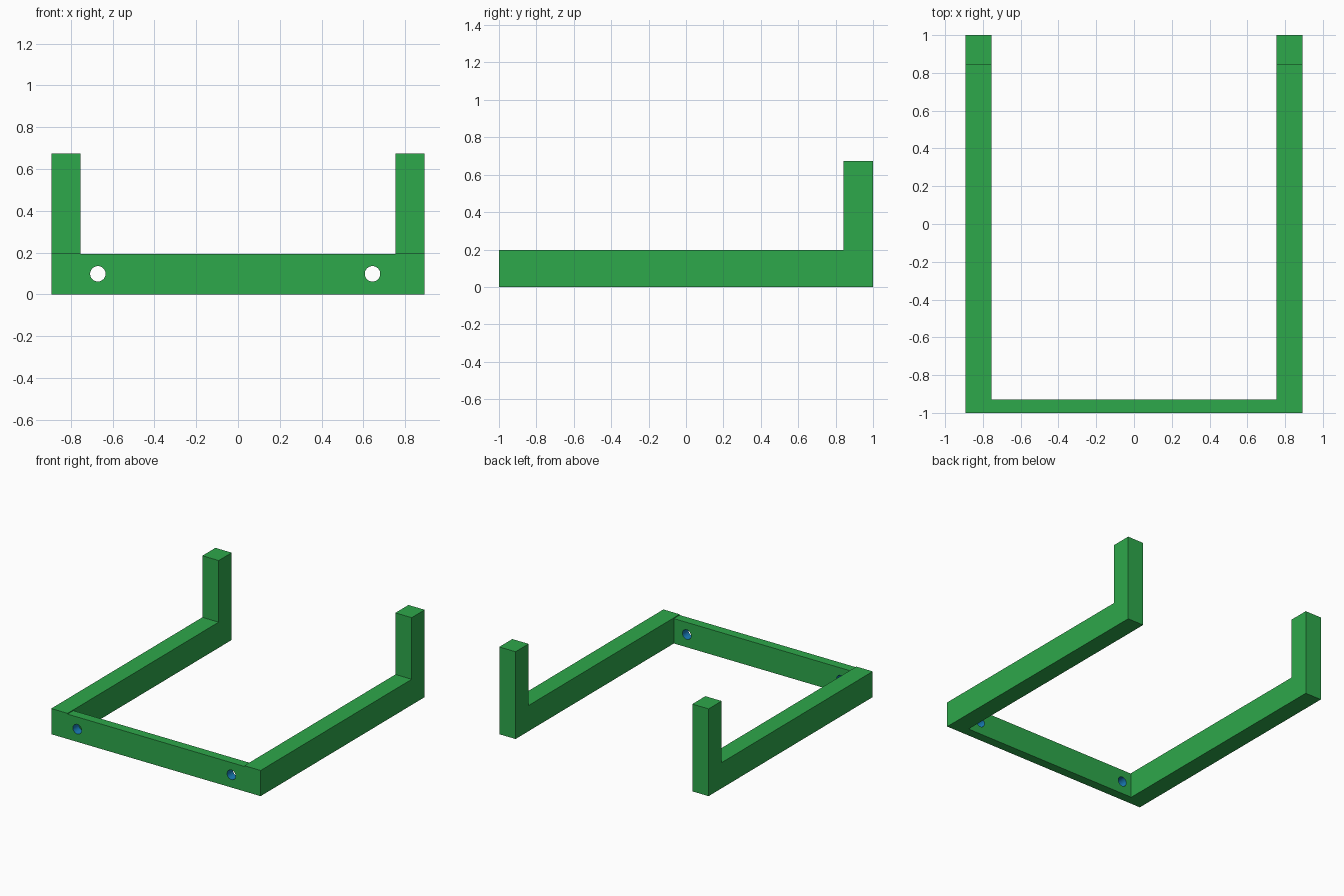
import bpy, bmesh, math
from mathutils import Matrix

if "Cube" in bpy.data.objects:
    bpy.data.objects.remove(bpy.data.objects["Cube"])

HALF_W, INNER_W = 0.893, 0.754
ARM_H, POST_H, POST_Y = 0.198, 0.673, 0.841
BAR_H, BAR_Y = 0.192, -0.929
HOLES, HOLE_Z, HOLE_R = (-0.671, 0.644), 0.098, 0.037


def material(name, color):
    m = bpy.data.materials.new(name)
    m.diffuse_color = (*color, 1)
    m.use_nodes = True
    m.node_tree.nodes["Principled BSDF"].inputs["Base Color"].default_value = m.diffuse_color
    return m


green = material("green", (0.027, 0.392, 0.07))
blue = material("blue", (0.01, 0.21, 0.5))


def make_object(name, bm):
    bmesh.ops.recalc_face_normals(bm, faces=bm.faces)
    mesh = bpy.data.meshes.new(name)
    bm.to_mesh(mesh)
    bm.free()
    ob = bpy.data.objects.new(name, mesh)
    bpy.context.collection.objects.link(ob)
    mesh.materials.append(green)
    mesh.materials.append(blue)
    return ob


def extrude_profile(name, yz, x0, x1):
    """Side profile in the y-z plane, extruded across x."""
    bm = bmesh.new()
    face = bm.faces.new([bm.verts.new((x0, y, z)) for y, z in yz])
    out = bmesh.ops.extrude_face_region(bm, geom=[face])
    verts = [v for v in out["geom"] if isinstance(v, bmesh.types.BMVert)]
    bmesh.ops.translate(bm, verts=verts, vec=(x1 - x0, 0, 0))
    return make_object(name, bm)


def combine(target, tool, operation):
    mod = target.modifiers.new(operation.lower(), 'BOOLEAN')
    mod.operation, mod.solver, mod.object = operation, 'EXACT', tool
    bpy.context.view_layer.objects.active = target
    bpy.ops.object.modifier_apply(modifier=mod.name)
    bpy.data.objects.remove(tool)


# front crossbar, running into both arms
frame = extrude_profile("frame", [(-1, 0), (BAR_Y, 0), (BAR_Y, BAR_H), (-1, BAR_H)],
                        -0.82, 0.82)

# L-shaped side arms with upright rear posts
arm_profile = [(-1, 0), (1, 0), (1, POST_H), (POST_Y, POST_H), (POST_Y, ARM_H), (-1, ARM_H)]
for side in (-1, 1):
    arm = extrude_profile("side_arm", arm_profile, side * INNER_W, side * HALF_W)
    combine(frame, arm, 'UNION')

# screw holes through the crossbar
for x in HOLES:
    bm = bmesh.new()
    bmesh.ops.create_cone(bm, cap_ends=True, segments=32, radius1=HOLE_R, radius2=HOLE_R,
                          depth=0.3, matrix=Matrix.Translation((x, -0.96, HOLE_Z))
                          @ Matrix.Rotation(math.pi / 2, 4, 'X'))
    combine(frame, make_object("hole_cutter", bm), 'DIFFERENCE')

# merge coplanar faces, then colour the hole walls
bm = bmesh.new()
bm.from_mesh(frame.data)
bmesh.ops.dissolve_limit(bm, angle_limit=math.radians(1), verts=bm.verts, edges=bm.edges)
for f in bm.faces:
    c = f.calc_center_median()
    in_hole = any(math.hypot(c.x - x, c.z - HOLE_Z) < HOLE_R + 0.002 for x in HOLES)
    f.material_index = 1 if in_hole and abs(f.normal.y) < 0.5 else 0
bm.to_mesh(frame.data)
bm.free()

bpy.ops.object.select_all(action='DESELECT')
frame.select_set(True)
bpy.context.view_layer.objects.active = frame
bpy.ops.object.shade_smooth_by_angle(angle=math.radians(30))
